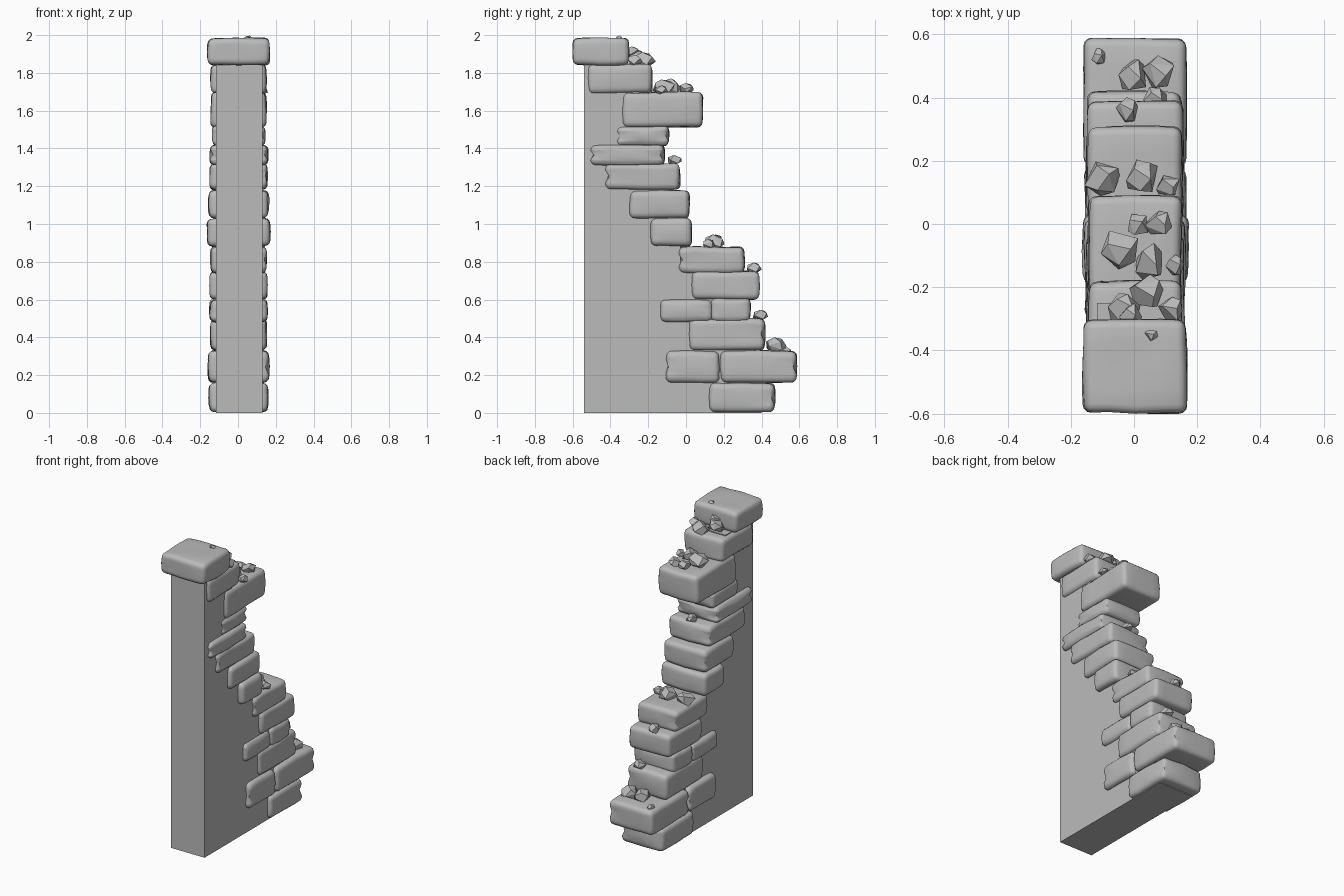
import bpy, bmesh, math, random
from mathutils import Vector, noise

random.seed(7)
if "Cube" in bpy.data.objects:
    bpy.data.objects.remove(bpy.data.objects["Cube"], do_unlink=True)

stone_grey = bpy.data.materials.new("stone grey")
stone_grey.use_nodes = True
GREY = (0.5, 0.5, 0.5, 1)
stone_grey.diffuse_color = GREY
stone_grey.node_tree.nodes["Principled BSDF"].inputs["Base Color"].default_value = GREY


def finish(bm, name, smooth=False):
    bmesh.ops.recalc_face_normals(bm, faces=bm.faces)
    for f in bm.faces:
        f.smooth = smooth
    mesh = bpy.data.meshes.new(name)
    bm.to_mesh(mesh)
    bm.free()
    mesh.materials.append(stone_grey)
    ob = bpy.data.objects.new(name, mesh)
    bpy.context.collection.objects.link(ob)
    return ob


def worn_block(name, x0, x1, y0, y1, z0, z1):
    """Box with slightly uneven faces and rounded edges."""
    bm = bmesh.new()
    bmesh.ops.create_cube(bm, size=1)
    bmesh.ops.subdivide_edges(bm, edges=bm.edges[:], cuts=3, use_grid_fill=True)
    sharp = [e for e in bm.edges if e.calc_face_angle(0) > 1]
    size = Vector((x1 - x0, y1 - y0, z1 - z0))
    mid = Vector((x0 + x1, y0 + y1, z0 + z1)) / 2
    seed = Vector([random.uniform(-20, 20) for _ in range(3)])
    for v in bm.verts:
        p = v.co * 2
        # edges sink in a little, faces stay full
        sink = 0.035 * (abs(p.x * p.y) + abs(p.y * p.z) + abs(p.x * p.z)) / 3
        v.co = Vector(a * b for a, b in zip(v.co, size)) * (1 - sink) + mid
        v.co += noise.noise_vector(v.co * 6 + seed) * 0.008
        v.co.z = max(v.co.z, 0.004)
    bmesh.ops.bevel(bm, geom=sharp, offset=0.026, segments=3, profile=0.5,
                    affect='EDGES', clamp_overlap=True)
    return finish(bm, name, True)


def rubble(name, x, y, z, r, flat=0.75):
    """Angular chip: hull of a few scattered points, resting on height z."""
    bm = bmesh.new()
    for i in range(11):
        t = 1 - 2 * (i + 0.5) / 11
        a = i * 2.4 + random.uniform(-0.5, 0.5)
        s = math.sqrt(1 - t * t)
        k = r * random.uniform(0.85, 1.1)
        bm.verts.new((x + k * s * math.cos(a), y + k * s * math.sin(a),
                      z + r * flat * (0.75 + t)))
    hull = bmesh.ops.convex_hull(bm, input=bm.verts[:])
    inside = [v for v in hull["geom_interior"] if isinstance(v, bmesh.types.BMVert)]
    bmesh.ops.delete(bm, geom=inside, context='VERTS')
    bmesh.ops.dissolve_limit(bm, angle_limit=0.35, verts=bm.verts[:], edges=bm.edges[:])
    return finish(bm, name)


# Stones from bottom to top: half width, y range, z range
stones = [
    (0.158, 0.12, 0.47, 0.00, 0.16),
    (0.162, -0.11, 0.18, 0.16, 0.33),
    (0.165, 0.18, 0.59, 0.16, 0.33),
    (0.150, 0.01, 0.42, 0.33, 0.50),
    (0.152, -0.14, 0.14, 0.48, 0.60),
    (0.154, 0.13, 0.34, 0.48, 0.61),
    (0.155, 0.03, 0.39, 0.60, 0.75),
    (0.150, -0.04, 0.31, 0.74, 0.88),
    (0.168, -0.19, 0.03, 0.88, 1.03),
    (0.160, -0.30, 0.02, 1.03, 1.18),
    (0.155, -0.43, -0.03, 1.18, 1.32),
    (0.155, -0.51, -0.11, 1.31, 1.42),
    (0.143, -0.37, -0.09, 1.41, 1.52),
    (0.150, -0.34, 0.09, 1.51, 1.70),
    (0.150, -0.52, -0.18, 1.69, 1.845),
    (0.165, -0.60, -0.30, 1.84, 1.985),
]
for i, (w, y0, y1, z0, z1) in enumerate(stones):
    worn_block(f"edge_stone_{i + 1}", -w + 0.003, w + 0.003, y0, y1, z0, z1)

# Wall core: flat slab whose broken edge steps along inside the stones
steps = [(0.40, 0.14), (0.36, 0.46), (0.28, 0.80), (-0.03, 1.14),
         (-0.09, 1.28), (-0.17, 1.60), (-0.25, 1.85)]
outline = [(-0.54, 0.0)]
low = 0.0
for y, top in steps:
    outline += [(y, low), (y, top)]
    low = top
outline.append((-0.54, low))
bm = bmesh.new()
slab = bm.faces.new([bm.verts.new((-0.117, y, z)) for y, z in outline])
side = bmesh.ops.extrude_face_region(bm, geom=[slab])
bmesh.ops.translate(bm, vec=(0.248, 0, 0),
                    verts=[g for g in side["geom"] if isinstance(g, bmesh.types.BMVert)])
finish(bm, "wall_core")

# Loose rubble on the ledges: x, y, resting height, radius
chips = [
    (0.055, -0.35, 1.97, 0.022),
    (0.04, -0.22, 1.835, 0.06), (-0.03, -0.27, 1.85, 0.06),
    (0.12, -0.27, 1.84, 0.045), (-0.01, -0.29, 1.89, 0.04),
    (-0.04, -0.08, 1.69, 0.065), (0.05, -0.12, 1.69, 0.06),
    (0.01, 0.0, 1.69, 0.04), (0.08, 0.0, 1.69, 0.045), (0.13, -0.13, 1.69, 0.035),
    (0.0, -0.06, 1.315, 0.04),
    (-0.10, 0.15, 0.87, 0.06), (0.03, 0.15, 0.87, 0.06), (0.11, 0.12, 0.87, 0.04),
    (-0.02, 0.36, 0.74, 0.045), (0.07, 0.39, 0.49, 0.045),
    (0.0, 0.47, 0.325, 0.055), (0.08, 0.48, 0.325, 0.06), (-0.11, 0.53, 0.315, 0.026),
]
for i, chip in enumerate(chips):
    rubble(f"rubble_{i + 1}", *chip)
